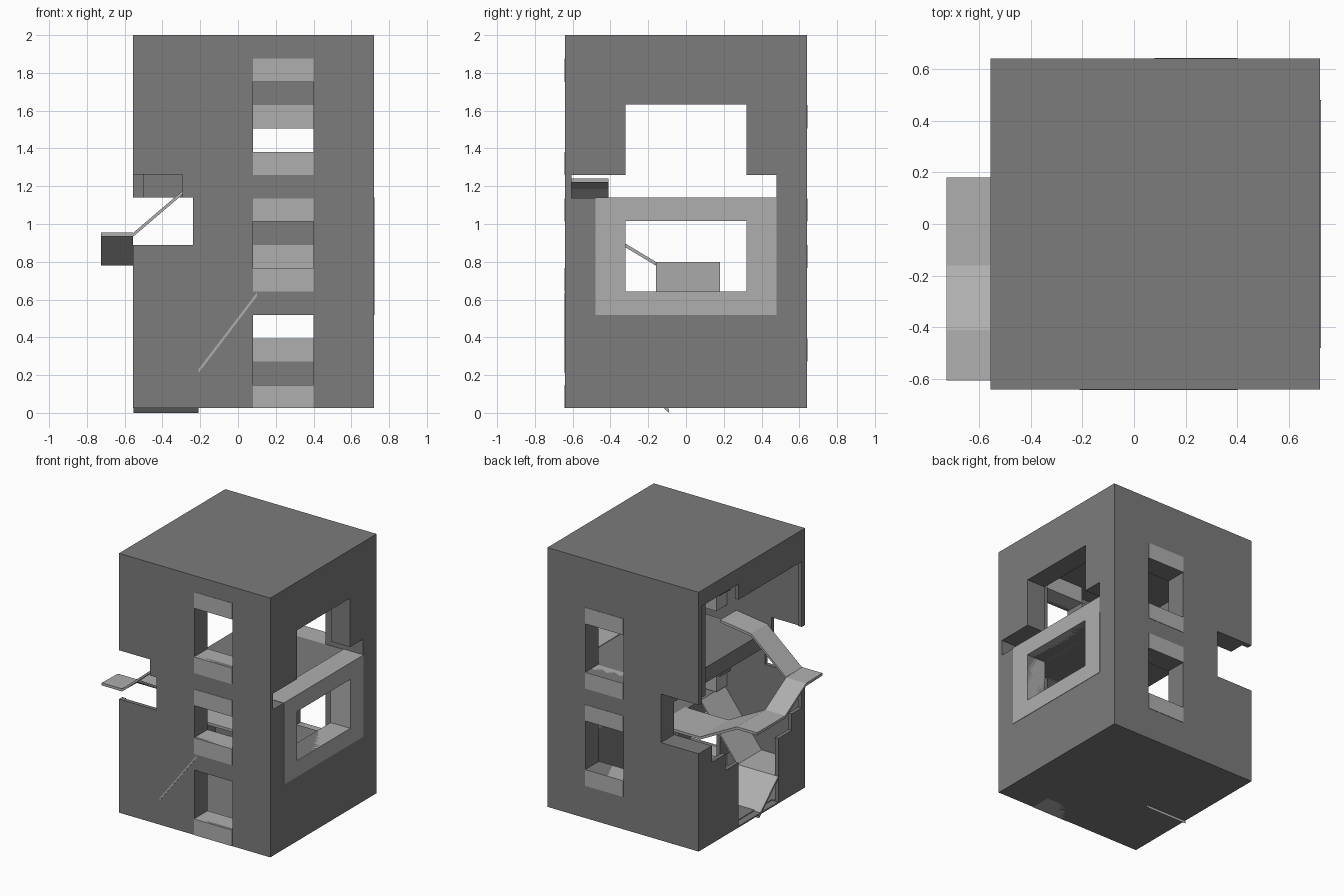
import bpy, bmesh

if "Cube" in bpy.data.objects:
    bpy.data.objects.remove(bpy.data.objects["Cube"])


def material(name, v):
    m = bpy.data.materials.new(name)
    m.diffuse_color = (v, v, v, 1)
    m.use_nodes = True
    m.node_tree.nodes["Principled BSDF"].inputs["Base Color"].default_value = m.diffuse_color
    return m


DARK = material("dark_grey", 0.20)
LIGHT = material("light_grey", 0.43)


def prism(name, pts, axis, lo, hi, mat):
    """Extrude a 2D outline along x (outline y,z) or y (outline x,z)."""
    bm = bmesh.new()
    place = (lambda p, d: (d, p[0], p[1])) if axis == 'x' else (lambda p, d: (p[0], d, p[1]))
    a = [bm.verts.new(place(p, lo)) for p in pts]
    b = [bm.verts.new(place(p, hi)) for p in pts]
    bm.faces.new(a)
    bm.faces.new(b[::-1])
    for i in range(len(pts)):
        j = (i + 1) % len(pts)
        bm.faces.new((a[j], a[i], b[i], b[j]))
    bmesh.ops.recalc_face_normals(bm, faces=bm.faces)
    me = bpy.data.meshes.new(name)
    bm.to_mesh(me)
    bm.free()
    me.materials.append(mat)
    ob = bpy.data.objects.new(name, me)
    bpy.context.collection.objects.link(ob)
    return ob


def box(name, x0, x1, y0, y1, z0, z1, mat=DARK):
    return prism(name, [(x0, z0), (x1, z0), (x1, z1), (x0, z1)], 'y', y0, y1, mat)


def cut(target, cutter):
    cutter.hide_render = True
    mod = target.modifiers.new("cut", 'BOOLEAN')
    mod.operation = 'DIFFERENCE'
    mod.solver = 'EXACT'
    mod.object = cutter
    bpy.context.view_layer.objects.active = target
    bpy.ops.object.modifier_apply(modifier=mod.name)
    bpy.data.objects.remove(cutter, do_unlink=True)


def ribbon(name, pts, axis, lo, hi, t=0.02):
    """Walkway plate following a side profile."""
    prism(name, pts + [(p, z - t) for p, z in reversed(pts)], axis, lo, hi, LIGHT)


# Hollow tower shell
X0, X1, Y = -0.555, 0.72, 0.64
tower = box("tower_shell", X0, X1, -Y, Y, 0.025, 2.0)
cut(tower, box("cavity", -0.525, 0.56, -0.61, 0.48, 0.04, 1.88))

# Stepped opening in the left wall
left = [(-.60, .645), (-.48, .645), (-.48, .52), (-.32, .52), (-.32, .035), (.16, .035),
        (.16, .52), (.32, .52), (.32, .645), (.48, .645), (.48, .77), (.60, .77),
        (.60, 1.88), (.16, 1.88), (.16, 1.76), (-.60, 1.76)]
cut(tower, prism("left_opening", left, 'x', -0.7, -0.5, DARK))

# Corner notches at the front and back
notch = [(-.7, .89), (-.237, .89), (-.237, 1.14), (-.295, 1.14), (-.295, 1.262), (-.7, 1.262)]
cut(tower, prism("front_notch", notch, 'y', -0.8, -0.55, DARK))
cut(tower, box("back_notch", -0.7, -0.237, 0.42, 0.8, 0.77, 1.14))

# Window column: openings on the front and back
WX0, WX1, S = 0.08, 0.40, 0.1234
front_windows = [(0.148, 0.518), (0.766, 1.012), (1.382, 1.753)]
back_windows = [(0.395, 0.766), (1.136, 1.506)]
for z0, z1 in front_windows:
    cut(tower, box("cutter", WX0, WX1, -0.8, -0.55, z0, z1))
for z0, z1 in back_windows:
    cut(tower, box("cutter", WX0, WX1, 0.42, 0.8, z0, z1))

# Right wall: lower window, long slot and upper window in one outline each
cut(tower, box("cutter", 0.5, 0.9, -0.32, 0.32, 0.642, 1.015))
upper = [(-.605, 1.138), (.478, 1.138), (.478, 1.26), (.32, 1.26), (.32, 1.632),
         (-.32, 1.632), (-.32, 1.26), (-.605, 1.26)]
cut(tower, prism("cutter", upper, 'x', 0.5, 0.9, DARK))

# Light lintels and sills, slightly proud of the walls
E = 0.003
for i, (z0, z1) in enumerate(front_windows):
    box(f"front_sill_{i}", WX0, WX1, -Y - E, -0.48, max(z0 - S, 0.025), z0, LIGHT)
    if i:
        box(f"front_lintel_{i}", WX0, WX1, -Y - E, -0.48, z1, z1 + S, LIGHT)
    for x in (WX0 - 0.03, WX1):
        box("front_window_jamb", x, x + 0.03, -0.62, -0.48, z0, z1)
for i, (z0, z1) in enumerate(back_windows):
    box(f"back_sill_{i}", WX0, WX1, 0.48 - E, Y + E, z0 - S, z0, LIGHT)
    box(f"back_lintel_{i}", WX0, WX1, 0.48 - E, Y + E, z1, z1 + S, LIGHT)

# Light frame around the lower right window
for name, y0, y1, z0, z1 in (("top", -.48, .478, 1.015, 1.141), ("bottom", -.48, .48, .518, .642),
                             ("front", -.48, -.32, .642, 1.015), ("back", .32, .48, .642, 1.015)):
    box("right_frame_" + name, 0.56 - E, X1 + E, y0, y1, z0, z1, LIGHT)

# Inner floors
box("upper_floor", -0.237, 0.57, -0.60, 0.49, 1.02, 1.136)
box("middle_landing", 0.10, 0.57, -0.62, 0.17, 0.52, 0.636)

# Walkway climbing around and through the tower
ribbon("entry_ramp", [(-.09, .02), (-.32, .23), (-.638, .23)], 'x', -0.553, -0.21)
ribbon("front_ramp", [(-.21, .23), (.10, .637)], 'y', -0.643, -0.32)
ribbon("cross_walkway", [(.12, .64), (-.245, .64), (-.555, .80), (-.725, .80)], 'y', -0.16, 0.18)
ribbon("outer_ramp", [(-.16, .80), (-.41, .95), (-.605, .955)], 'x', -0.725, -0.555)
ribbon("upper_ramp", [(-.555, .953), (-.26, 1.205), (.0, 1.24)], 'y', -0.605, -0.41)
